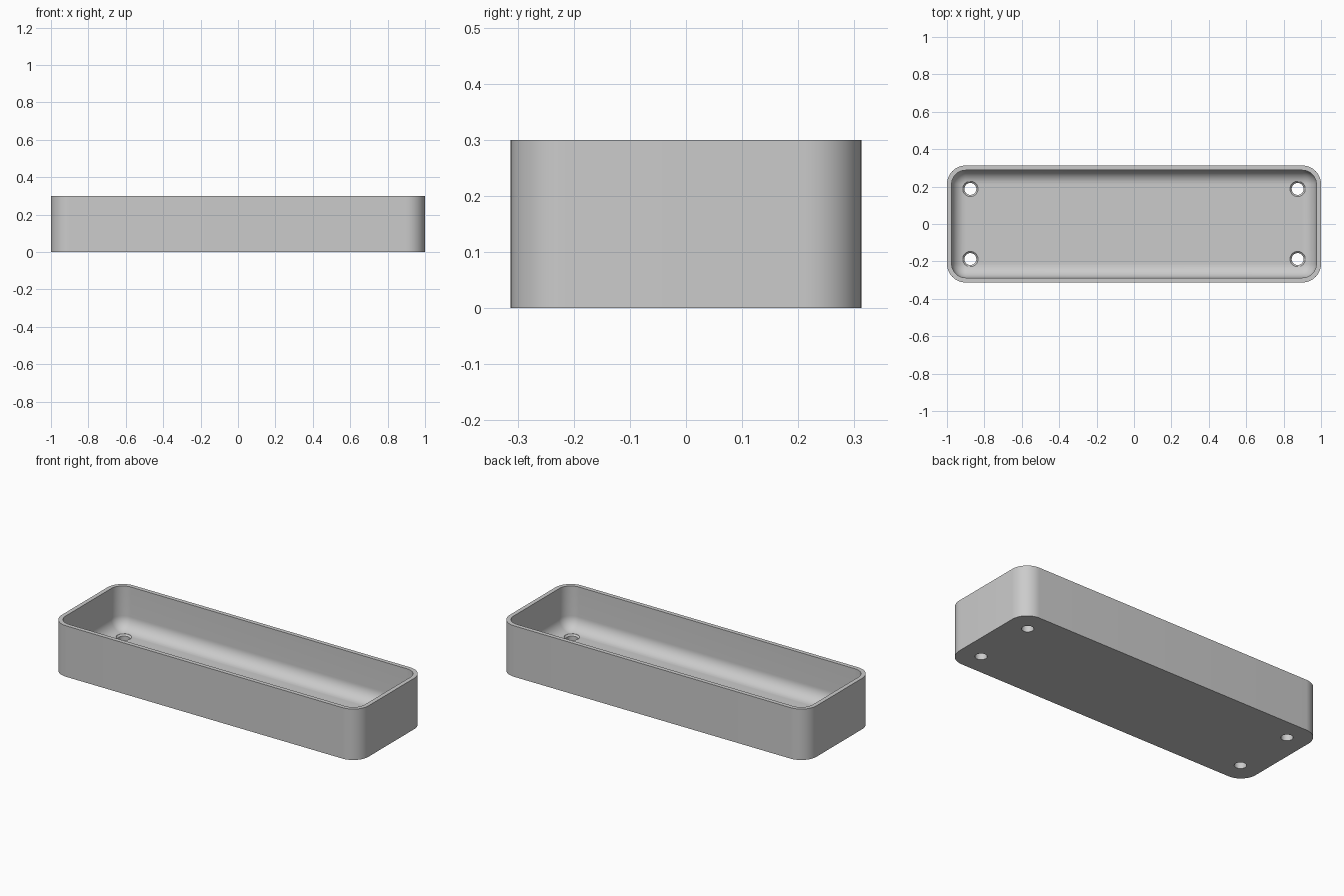
import bpy
import bmesh
from math import sin, cos, pi

# Main dimensions
HALF_X, HALF_Y, HEIGHT = 1.0, 0.3125, 0.3
WALL, FLOOR = 0.025, 0.05
CORNER, FILLET = 0.1, 0.075
HOLE_X, HOLE_Y = 0.875, 0.1875
STEPS = 14

cube = bpy.data.objects.get("Cube")
if cube:
    bpy.data.objects.remove(cube, do_unlink=True)

grey = bpy.data.materials.new("plain grey")
grey.use_nodes = True
colour = (0.6, 0.6, 0.6, 1)
grey.diffuse_color = colour
grey.node_tree.nodes["Principled BSDF"].inputs["Base Color"].default_value = colour


def make_object(name, bm):
    bmesh.ops.remove_doubles(bm, verts=bm.verts, dist=1e-5)
    bmesh.ops.recalc_face_normals(bm, faces=bm.faces)
    mesh = bpy.data.meshes.new(name)
    bm.to_mesh(mesh)
    bm.free()
    mesh.materials.append(grey)
    obj = bpy.data.objects.new(name, mesh)
    bpy.context.collection.objects.link(obj)
    return obj


def rounded_ring(bm, inset, z):
    """Rounded rectangle, inset from the outer outline."""
    radius = max(CORNER - inset, 0)
    cx, cy = HALF_X - inset - radius, HALF_Y - inset - radius
    ring = []
    for quarter, (sx, sy) in enumerate([(1, 1), (-1, 1), (-1, -1), (1, -1)]):
        for i in range(STEPS + 1):
            a = (quarter + i / STEPS) * pi / 2
            ring.append(bm.verts.new((sx * cx + radius * cos(a), sy * cy + radius * sin(a), z)))
    return ring


def circle_ring(bm, x, y, radius, z, count=32):
    return [bm.verts.new((x + radius * cos(2 * pi * i / count),
                          y + radius * sin(2 * pi * i / count), z)) for i in range(count)]


def loft(bm, rings):
    """Skin successive rings and cap both ends."""
    for low, high in zip(rings, rings[1:]):
        for i in range(len(low)):
            j = (i + 1) % len(low)
            bm.faces.new((low[i], low[j], high[j], high[i]))
    bm.faces.new(rings[0])
    bm.faces.new(rings[-1])


# Open tray: outer wall, rim, inner wall, filleted floor
profile = [(0, 0), (0, HEIGHT), (WALL, HEIGHT)]
for i in range(STEPS + 1):
    a = i / STEPS * pi / 2
    profile.append((WALL + FILLET * (1 - cos(a)), FLOOR + FILLET * (1 - sin(a))))
bm = bmesh.new()
loft(bm, [rounded_ring(bm, inset, z) for inset, z in profile])
tray = make_object("tray", bm)

# Screw holes with a chamfered upper edge
bm = bmesh.new()
for sx in (-1, 1):
    for sy in (-1, 1):
        section = [(0.032, -0.05), (0.032, FLOOR - 0.009), (0.041, FLOOR), (0.041, FLOOR + 0.05)]
        loft(bm, [circle_ring(bm, sx * HOLE_X, sy * HOLE_Y, r, z) for r, z in section])
cutter = make_object("hole_cutter", bm)
cutter.hide_render = True

cut = tray.modifiers.new("screw holes", 'BOOLEAN')
cut.operation = 'DIFFERENCE'
cut.solver = 'EXACT'
cut.object = cutter
bpy.ops.object.select_all(action='DESELECT')
tray.select_set(True)
bpy.context.view_layer.objects.active = tray
bpy.ops.object.modifier_apply(modifier=cut.name)
bpy.data.objects.remove(cutter, do_unlink=True)

bpy.ops.object.shade_smooth_by_angle(angle=pi / 6)
